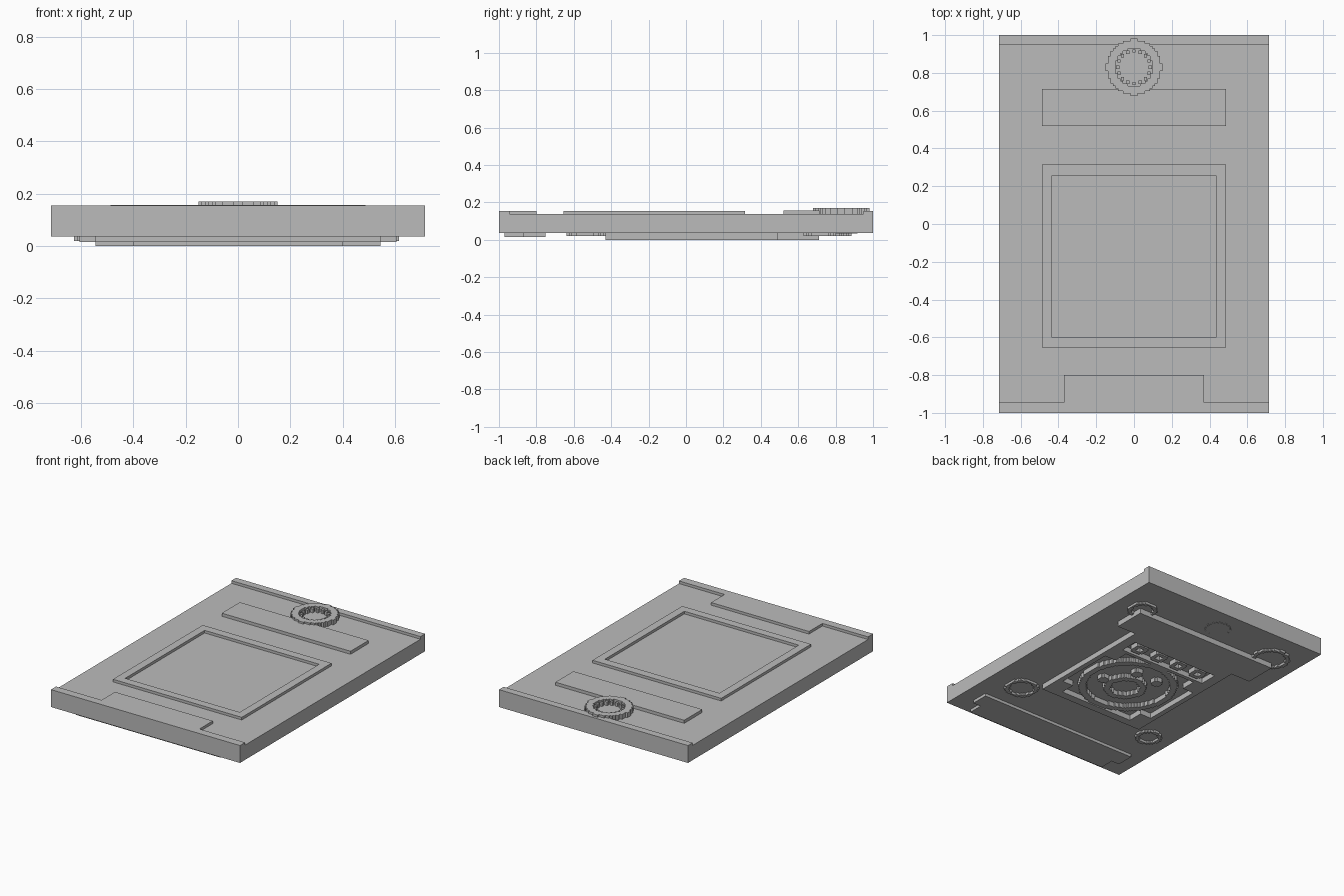
import bpy, bmesh, math

cube = bpy.data.objects.get("Cube")
if cube:
    bpy.data.objects.remove(cube, do_unlink=True)

grey = bpy.data.materials.new("plain grey")
grey.use_nodes = True
COLOUR = (0.5, 0.5, 0.5, 1)
grey.diffuse_color = COLOUR
grey.node_tree.nodes["Principled BSDF"].inputs["Base Color"].default_value = COLOUR


def finish(name, bm):
    bmesh.ops.recalc_face_normals(bm, faces=bm.faces)
    mesh = bpy.data.meshes.new(name)
    bm.to_mesh(mesh)
    bm.free()
    mesh.materials.append(grey)
    obj = bpy.data.objects.new(name, mesh)
    bpy.context.collection.objects.link(obj)
    return obj


def prism(name, outline, z0, z1):
    """Extrude a flat outline from z0 to z1."""
    bm = bmesh.new()
    face = bm.faces.new([bm.verts.new((x, y, z0)) for x, y in outline])
    top = bmesh.ops.extrude_face_region(bm, geom=[face])["geom"]
    for v in top:
        if isinstance(v, bmesh.types.BMVert):
            v.co.z = z1
    return finish(name, bm)


def box(name, x0, x1, y0, y1, z0, z1):
    return prism(name, [(x0, y0), (x1, y0), (x1, y1), (x0, y1)], z0, z1)


def mirrored(half):
    """Complete a half outline on +x with its mirror image."""
    return half + [(-x, y) for x, y in reversed(half)]


def stepped_ring(name, cx, cy, r_in, r_out, z0, z1, cell):
    """Ring with a stair-stepped outline, made of square cells."""
    n = int(r_out / cell) + 1
    cells = {(i, j) for i in range(-n, n + 1) for j in range(-n, n + 1)
             if r_in <= math.hypot(i, j) * cell <= r_out}
    bm = bmesh.new()
    h = cell / 2
    for i, j in cells:
        x, y = cx + i * cell, cy + j * cell
        ring = [(x - h, y - h), (x + h, y - h), (x + h, y + h), (x - h, y + h)]
        low = [bm.verts.new((a, b, z0)) for a, b in ring]
        high = [bm.verts.new((a, b, z1)) for a, b in ring]
        bm.faces.new(low[::-1])
        bm.faces.new(high)
        sides = [(0, -1), (1, 0), (0, 1), (-1, 0)]
        for k, (di, dj) in enumerate(sides):
            if (i + di, j + dj) not in cells:
                m = (k + 1) % 4
                bm.faces.new((low[k], low[m], high[m], high[k]))
    bmesh.ops.remove_doubles(bm, verts=bm.verts, dist=cell / 100)
    flat = [e for e in bm.edges if len(e.link_faces) == 2 and e.calc_face_angle(1) < 0.01]
    bmesh.ops.dissolve_edges(bm, edges=flat, use_verts=False)
    return finish(name, bm)


def cut(obj, cutter):
    mod = obj.modifiers.new("pocket", "BOOLEAN")
    mod.operation = "DIFFERENCE"
    mod.solver = "EXACT"
    mod.object = cutter
    cutter.hide_render = True
    cutter.hide_set(True)


W, BASE, DECK, RIM = 0.715, 0.036, 0.137, 0.155

# Main slab with raised end ridges
box("main_slab", -W, W, -1, 1, BASE, DECK)
box("back_ridge", -W, W, 0.95, 1, DECK - 0.01, RIM)
prism("front_ridge", mirrored([(W, -1), (W, -0.945), (0.37, -0.945), (0.37, -0.8)]),
      DECK - 0.01, RIM)

# Raised square frame and bar on the deck
for side, a, b in (("right", -0.487, -0.433), ("left", 0.433, 0.487)):
    box("frame_" + side, a, b, -0.655, 0.315, DECK - 0.01, RIM)
box("frame_front", -0.433, 0.433, -0.655, -0.6, DECK - 0.01, RIM)
box("frame_back", -0.433, 0.433, 0.258, 0.315, DECK - 0.01, RIM)
box("deck_bar", -0.487, 0.487, 0.52, 0.715, DECK - 0.01, 0.158)

# Toothed ring at the back of the deck
RING_Y = 0.83
stepped_ring("deck_ring", 0, RING_Y, 0.1, 0.147, DECK - 0.01, 0.17, 0.0132)
for k in range(16):
    a = math.tau * k / 16
    x, y = 0.086 * math.cos(a), RING_Y + 0.086 * math.sin(a)
    box("deck_ring_tooth", x - 0.009, x + 0.009, y - 0.009, y + 0.009, DECK - 0.01, 0.162)
stepped_ring("under_disc", 0, RING_Y, 0, 0.08, BASE - 0.003, BASE + 0.01, 0.0132)

# Wide T-shaped plate underneath, with two pockets
plate = prism("under_plate", mirrored([(0.4, -0.43), (0.4, 0.49), (0.545, 0.49), (0.545, 0.712)]),
              0, BASE + 0.004)
cut(plate, prism("large_pocket_cutter",
                 mirrored([(0.28, -0.375), (0.28, -0.27), (0.365, -0.27),
                           (0.365, 0.15), (0.28, 0.15), (0.28, 0.255)]), -0.05, 0.06))
cut(plate, box("small_pocket_cutter", -0.33, 0.33, 0.28, 0.405, -0.05, 0.06))

# Rings and studs inside the pockets
stepped_ring("pocket_outer_ring", 0, -0.06, 0.27, 0.312, 0.004, BASE + 0.004, 0.0132)
stepped_ring("pocket_inner_ring", 0, -0.09, 0.095, 0.135, 0.004, BASE + 0.004, 0.0132)
for x, y in ((0.05, 0.09), (-0.12, 0.08), (0.17, -0.1)):
    stepped_ring("pocket_stud", x, y, 0, 0.03, 0.006, BASE + 0.004, 0.0132)
for k in range(4):
    stepped_ring("small_pocket_ring", 0.24 - 0.16 * k, 0.342, 0.025, 0.052,
                 0.004, BASE + 0.004, 0.0132)

# Narrow plate underneath at the front
prism("front_under_plate",
      mirrored([(0.545, -0.97), (0.545, -0.87), (0.605, -0.87), (0.605, -0.75)]),
      0.016, BASE + 0.004)

# Four thin rings near the corners underneath
for name, x, y, r in (("back_left", 0.53, 0.715, 0.09), ("back_right", -0.495, 0.76, 0.12),
                      ("front_left", 0.48, -0.54, 0.105), ("front_right", -0.54, -0.5, 0.083)):
    stepped_ring("corner_ring_" + name, x, y, r - 0.022, r, 0.02, BASE + 0.004, 0.0132)
